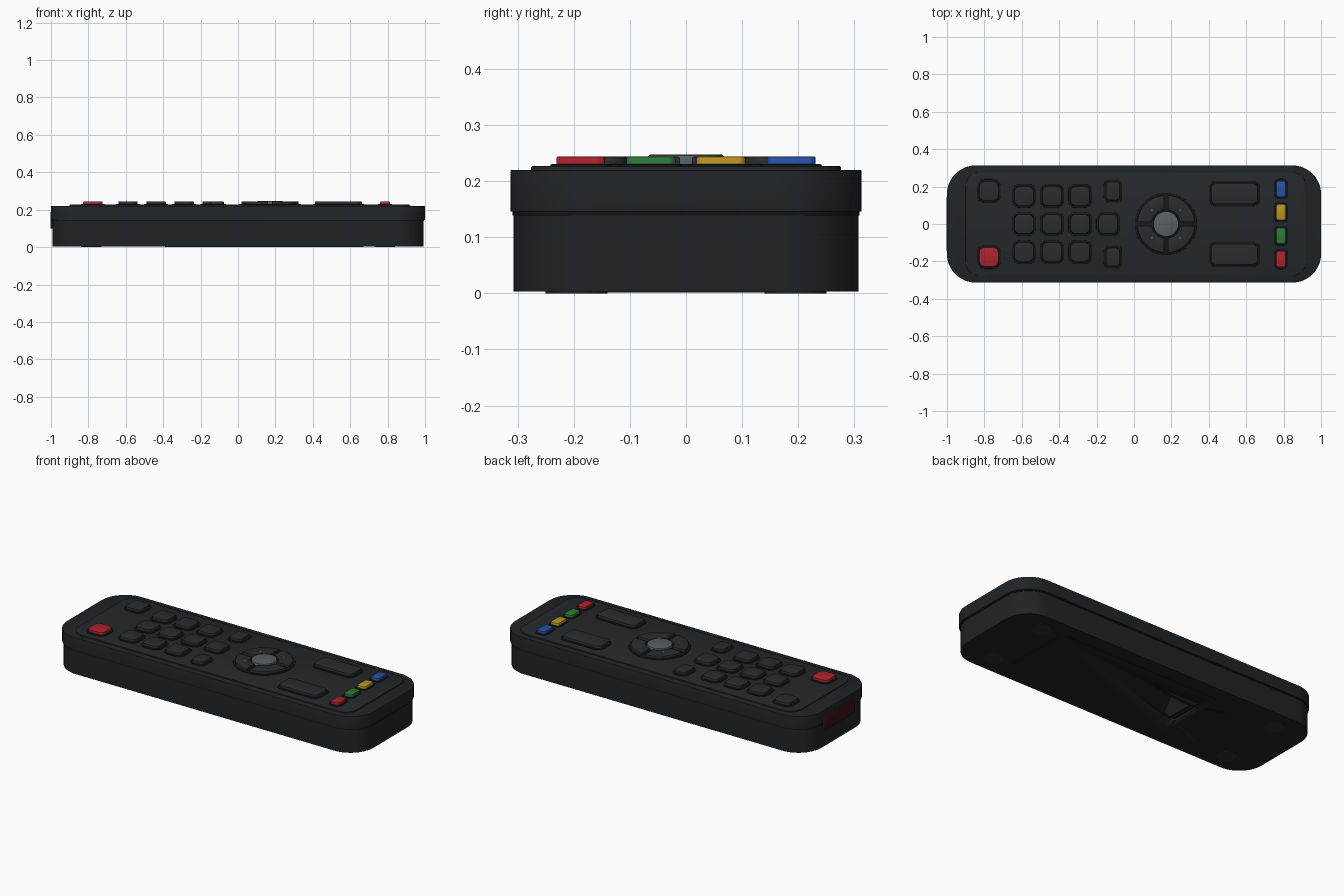
import bpy, bmesh
from math import cos, sin, pi, asin, sqrt

if "Cube" in bpy.data.objects:
    bpy.data.objects.remove(bpy.data.objects["Cube"])

MATS = {}
COLORS = {
    "shell": (0.014, 0.017, 0.020), "seam": (0.006, 0.007, 0.008), "panel": (0.018, 0.021, 0.025),
    "rim": (0.007, 0.008, 0.009), "key": (0.022, 0.025, 0.028), "grey": (0.10, 0.115, 0.13),
    "red": (0.42, 0.017, 0.025), "green": (0.025, 0.20, 0.04), "yellow": (0.50, 0.30, 0.015),
    "blue": (0.02, 0.085, 0.40), "window": (0.045, 0.006, 0.008), "mark": (0.3, 0.3, 0.3),
}


def material(key):
    if key not in MATS:
        MATS[key] = bpy.data.materials.new(key)
        MATS[key].diffuse_color = (*COLORS[key], 1)
    return MATS[key]


def rounded_rect(cx, cy, w, h, r, n=8):
    pts = []
    for q, (sx, sy) in enumerate([(1, 1), (-1, 1), (-1, -1), (1, -1)]):
        for i in range(n + 1):
            a = (q + i / n) * pi / 2
            pts.append((cx + sx * (w / 2 - r) + r * cos(a), cy + sy * (h / 2 - r) + r * sin(a)))
    return pts


def circle(cx, cy, r, n=48):
    return [(cx + r * cos(2 * pi * i / n), cy + r * sin(2 * pi * i / n)) for i in range(n)]


def prism(name, outline, z0, z1, color, bevel=0.0):
    """Extrude an outline from z0 to z1 and round its top edge."""
    bm = bmesh.new()
    base = bm.faces.new([bm.verts.new((x, y, z0)) for x, y in outline])
    ext = bmesh.ops.extrude_face_region(bm, geom=[base], use_keep_orig=True)
    top = [v for v in ext["geom"] if isinstance(v, bmesh.types.BMVert)]
    for v in top:
        v.co.z = z1
    bmesh.ops.recalc_face_normals(bm, faces=bm.faces)
    if bevel:
        tops = set(top)
        edges = [e for e in bm.edges if e.verts[0] in tops and e.verts[1] in tops]
        bmesh.ops.bevel(bm, geom=edges, offset=bevel, segments=2, profile=0.5, affect='EDGES')
    me = bpy.data.meshes.new(name)
    bm.to_mesh(me)
    bm.free()
    ob = bpy.data.objects.new(name, me)
    bpy.context.collection.objects.link(ob)
    me.materials.append(material(color))
    bpy.ops.object.select_all(action='DESELECT')
    ob.select_set(True)
    bpy.context.view_layer.objects.active = ob
    bpy.ops.object.shade_smooth_by_angle(angle=0.6)
    return ob


def button(name, x, y, w, h, color="key", r=0.028, margin=0.012):
    prism(name + "_rim", rounded_rect(x, y, w + 2 * margin, h + 2 * margin, r + margin),
          0.222, 0.230, "rim", 0.002)
    prism(name, rounded_rect(x, y, w, h, r), 0.225, 0.244, color, 0.004)


# Case halves, seam and face panel
lower = prism("lower_shell", rounded_rect(0, 0, 1.986, 0.614, 0.15, 14), 0.003, 0.139, "shell")
prism("seam_band", rounded_rect(0, 0, 1.99, 0.618, 0.15, 14), 0.139, 0.147, "seam")
prism("upper_shell", rounded_rect(0, 0, 2.0, 0.626, 0.153, 14), 0.146, 0.220, "shell", 0.003)
prism("face_panel", rounded_rect(0.01, 0, 1.82, 0.552, 0.075), 0.215, 0.2265, "panel", 0.002)

# Signal window on the left end
prism("signal_window", rounded_rect(-0.975, 0, 0.053, 0.30, 0.008, 3), 0.10, 0.19, "window", 0.003)

# Battery door with thumb notch, and four feet
door = prism("battery_door", rounded_rect(0.14, 0, 1.06, 0.44, 0.04), 0.0015, 0.02, "shell")
notch = prism("notch_cutter", rounded_rect(-0.33, 0, 0.05, 0.19, 0.024), -0.02, 0.015, "seam")
notch.hide_render = True
notch.hide_viewport = True
for ob in (lower, door):
    cut = ob.modifiers.new("notch", 'BOOLEAN')
    cut.operation = 'DIFFERENCE'
    cut.object = notch
for sx in (-1, 1):
    for sy in (-1, 1):
        prism("foot", circle(0.785 * sx, 0.195 * sy, 0.055, 32), 0.0, 0.01, "key")

# Power and source keys
button("power_key", -0.776, -0.176, 0.103, 0.103, "red")
button("source_key", -0.776, 0.176, 0.103, 0.103)

# Number keys
for col in range(3):
    for row in range(3):
        button("number_key", -0.588 + 0.15 * col, -0.15 + 0.15 * row, 0.104, 0.104)
button("zero_key", -0.138, 0, 0.104, 0.104)

# Side function keys and rockers
for sy in (-1, 1):
    button("function_key", -0.113, 0.176 * sy, 0.075, 0.10, r=0.022)
    button("rocker_key", 0.537, 0.162 * sy, 0.25, 0.112)

# Coloured shortcut keys
for i, color in enumerate(("red", "green", "yellow", "blue")):
    button(color + "_key", 0.786, -0.1875 + 0.125 * i, 0.052, 0.087, color, r=0.014, margin=0.011)

# Direction pad: four ring segments split on the axes, around a round centre key
PX, R_IN, R_OUT, GAP = 0.171, 0.076, 0.154, 0.011
prism("direction_rim", circle(PX, 0, 0.166, 64), 0.222, 0.230, "rim", 0.002)
for q in range(4):
    pts = []
    for r, rev in ((R_OUT, False), (R_IN, True)):
        lo = asin(GAP / r)
        hi = pi / 2 - lo
        arc = [q * pi / 2 + lo + (hi - lo) * i / 14 for i in range(15)]
        pts += [(PX + r * cos(a), r * sin(a)) for a in (reversed(arc) if rev else arc)]
    prism("direction_key", pts, 0.225, 0.2435, "key", 0.003)
    a = (q + 0.5) * pi / 2
    prism("direction_mark", circle(PX + 0.105 * cos(a), 0.105 * sin(a), 0.006, 3), 0.24, 0.2442, "mark")
prism("centre_key", circle(PX, 0, 0.068), 0.225, 0.247, "grey", 0.004)

for m in bpy.data.materials:
    if m.users and not m.is_grease_pencil:
        m.use_nodes = True
        m.node_tree.nodes["Principled BSDF"].inputs["Base Color"].default_value = m.diffuse_color
